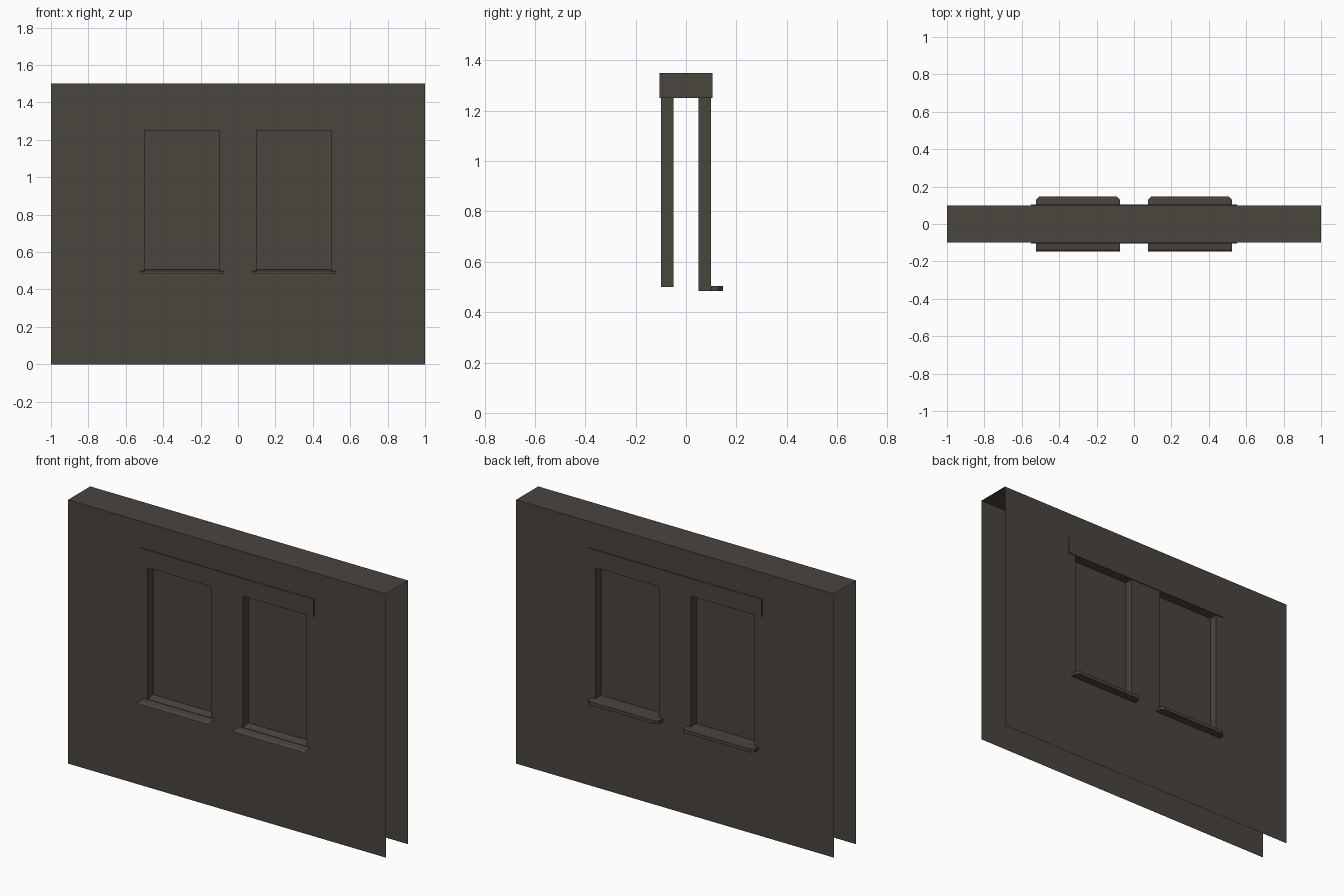
import bpy, bmesh

if "Cube" in bpy.data.objects:
    bpy.data.objects.remove(bpy.data.objects["Cube"])

mat = bpy.data.materials.new("dark brown plaster")
mat.diffuse_color = (0.068, 0.058, 0.047, 1)
mat.use_nodes = True
mat.node_tree.nodes["Principled BSDF"].inputs["Base Color"].default_value = mat.diffuse_color

WINDOWS = [(-0.5, -0.1), (0.1, 0.5)]
Z0, Z1 = 0.5, 1.25          # window opening height
H, D = 0.1, 0.05            # wall face and pane distance from the centre


def make(name, polys):
    """Object from a list of polygons, shared corners welded."""
    bm = bmesh.new()
    for p in polys:
        bm.faces.new([bm.verts.new(c) for c in p])
    bmesh.ops.remove_doubles(bm, verts=bm.verts, dist=1e-5)
    me = bpy.data.meshes.new(name)
    bm.to_mesh(me)
    bm.free()
    me.materials.append(mat)
    ob = bpy.data.objects.new(name, me)
    bpy.context.collection.objects.link(ob)
    return ob


def oriented(poly, s):
    return poly if s < 0 else poly[::-1]


def prism(outline, z0, z1):
    """Closed solid from a counter-clockwise plan outline."""
    n = len(outline)
    polys = [[(x, y, z1) for x, y in outline],
             [(x, y, z0) for x, y in reversed(outline)]]
    for i in range(n):
        (ax, ay), (bx, by) = outline[i], outline[(i + 1) % n]
        polys.append([(ax, ay, z0), (bx, by, z0), (bx, by, z1), (ax, ay, z1)])
    return polys


# Wall shell: two sheets with openings plus a top, open ends and bottom
xs = [-1, -0.5, -0.1, 0.1, 0.5, 1]
zs = [0, Z0, Z1, 1.5]
wall = []
for s in (-1, 1):
    for i in range(5):
        for j in range(3):
            if j == 1 and i in (1, 3):
                continue
            a, b, c, d = xs[i], xs[i + 1], zs[j], zs[j + 1]
            wall.append(oriented([(a, s * H, c), (b, s * H, c),
                                  (b, s * H, d), (a, s * H, d)], s))
for a, b in zip(xs, xs[1:]):
    wall.append([(a, -H, 1.5), (b, -H, 1.5), (b, H, 1.5), (a, H, 1.5)])
make("wall", wall)

# Lintel across both windows
make("lintel", prism([(-0.55, -0.105), (0.55, -0.105),
                      (0.55, 0.105), (-0.55, 0.105)], Z1, 1.35))

# Sloping front sill section: (y, z)
profile = [(-D, 0.507), (-H, 0.498), (-0.134, 0.494), (-0.143, 0.490), (-0.147, 0.484)]

for (x0, x1), side in zip(WINDOWS, ("left", "right")):
    # Recess: pane and two jambs on each face
    for s, face in ((-1, "front"), (1, "back")):
        p, w = s * D, s * H
        make(f"{side}_{face}_window_recess", [
            oriented([(x0, p, Z0), (x1, p, Z0), (x1, p, Z1), (x0, p, Z1)], s),
            oriented([(x0, w, Z0), (x0, p, Z0), (x0, p, Z1), (x0, w, Z1)], s),
            oriented([(x1, p, Z0), (x1, w, Z0), (x1, w, Z1), (x1, p, Z1)], s)])

    # Front sill: thin sheet, wider outside the wall, rounded lip
    strips = []
    for k, ((ya, za), (yb, zb)) in enumerate(zip(profile, profile[1:])):
        e = 0.025 if k else 0
        strips.append([(x0 - e, yb, zb), (x1 + e, yb, zb),
                       (x1 + e, ya, za), (x0 - e, ya, za)])
    make(f"{side}_front_sill", strips)

    # Back sill: board with clipped corners, notched into the opening
    a, b, f, c = x0 - 0.025, x1 + 0.025, 0.147, 0.018
    make(f"{side}_back_sill", prism(
        [(x0, D), (x1, D), (x1, H), (b, H), (b, f - c), (b - c, f),
         (a + c, f), (a, f - c), (a, H), (x0, H)], 0.484, 0.503))
